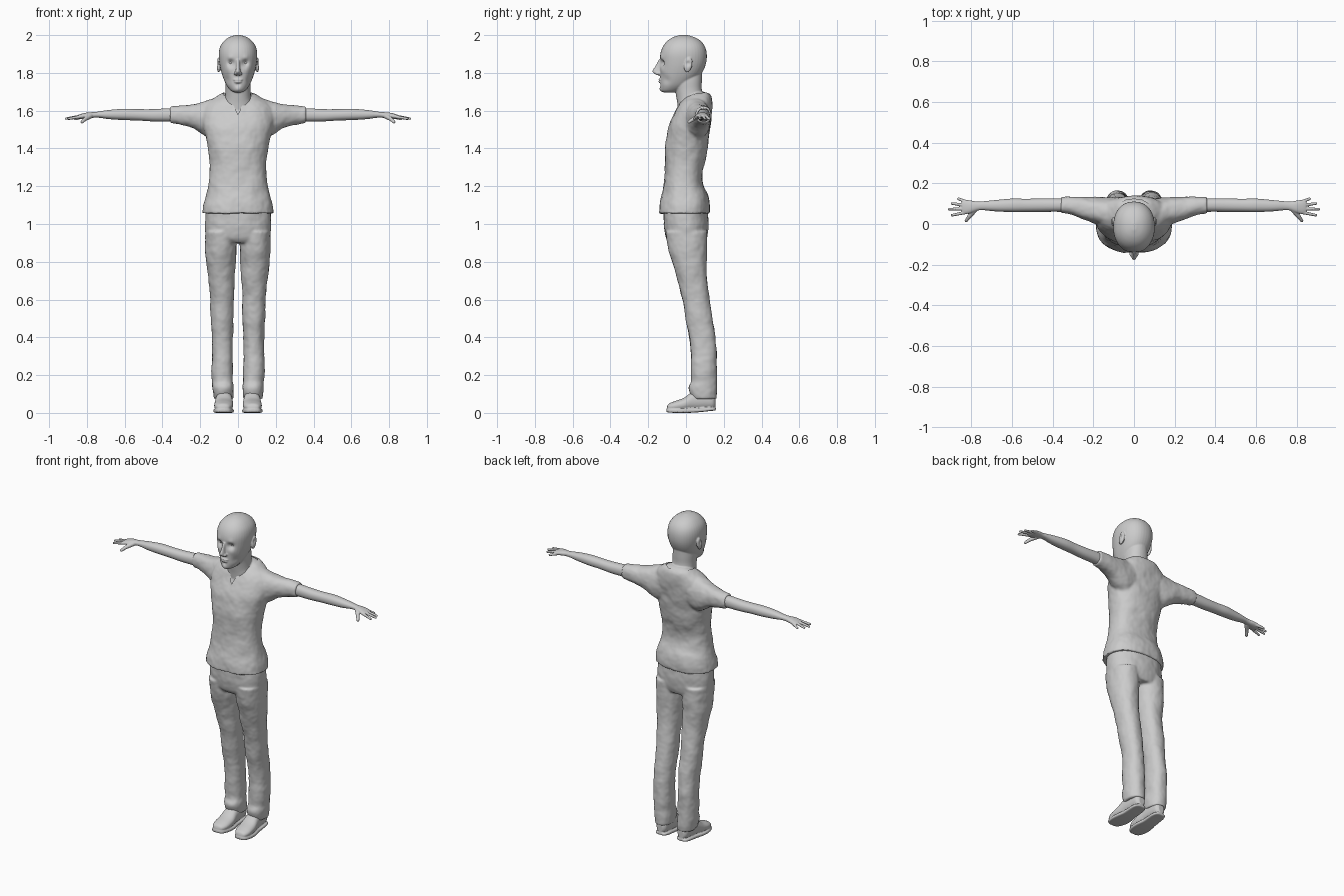
import bpy, bmesh, math
from mathutils import Vector, Matrix


def spline(rows, steps):
    """Catmull-Rom interpolation of section rows."""
    out = []
    for i in range(len(rows) - 1):
        a, b = rows[max(i - 1, 0)], rows[i]
        c, d = rows[i + 1], rows[min(i + 2, len(rows) - 1)]
        for k in range(steps):
            t = k / steps
            out.append([q + 0.5 * t * (r - p + t * (2*p - 5*q + 4*r - s + t * (3*(q - r) + s - p)))
                        for p, q, r, s in zip(a, b, c, d)])
    return out + [list(rows[-1])]


def loft(bm, rows, axis='z', s=1, p=2.2, n=40, steps=4, inset=0):
    """Rows: (position, centre, low, high, half width). Superellipse sections."""
    prev = first = None
    for t, c, lo, hi, hw in spline(rows, steps):
        ring = []
        for i in range(n):
            u, v = (math.copysign(abs(f) ** (2 / p), f)
                    for f in (math.cos(math.tau * i / n), math.sin(math.tau * i / n)))
            a = c + (hw - inset) * u
            b = (lo + hi) / 2 + ((hi - lo) / 2 - inset) * v
            x, y, z = {'z': (a, b, t), 'y': (a, t, b), 'x': (t, a, b)}[axis]
            ring.append(bm.verts.new((x * s, y, z)))
        if prev:
            for i in range(n):
                bm.faces.new((prev[i], prev[(i + 1) % n], ring[(i + 1) % n], ring[i]))
        first = first or ring
        prev = ring
    bm.faces.new(first[::-1])
    bm.faces.new(prev)


def ball(bm, c, r, s=1, tilt=0):
    m = (Matrix.Translation((c[0] * s, c[1], c[2])) @ Matrix.Rotation(tilt, 4, 'X')
         @ Matrix.Diagonal((*r, 1)))
    bmesh.ops.create_uvsphere(bm, u_segments=20, v_segments=12, radius=1, matrix=m)


def digit(bm, a, b, r0, r1, s):
    a, b = Vector(a), Vector(b)
    for i in range(15):
        r = r0 + (r1 - r0) * i / 14
        ball(bm, a.lerp(b, i / 14), (r, r, r), s)


def finish(name, bm, voxel=0, smooth=0, folds=0, cutter=None):
    """Fuse the shells, relax them, add cloth folds, then apply everything."""
    bmesh.ops.recalc_face_normals(bm, faces=bm.faces)
    me = bpy.data.meshes.new(name)
    bm.to_mesh(me)
    bm.free()
    ob = bpy.data.objects.new(name, me)
    bpy.context.collection.objects.link(ob)
    if voxel:
        m = ob.modifiers.new('fuse', 'REMESH')
        m.mode, m.voxel_size = 'VOXEL', voxel
    if smooth:
        m = ob.modifiers.new('relax', 'SMOOTH')
        m.factor, m.iterations = 0.5, smooth
    if folds:
        tex = bpy.data.textures.new(name + '_folds', 'CLOUDS')
        tex.noise_scale = 0.09
        m = ob.modifiers.new('folds', 'DISPLACE')
        m.texture, m.strength, m.mid_level = tex, folds, 0.5
    if cutter:
        m = ob.modifiers.new('neckline', 'BOOLEAN')
        m.operation, m.object = 'DIFFERENCE', cutter
    dg = bpy.context.evaluated_depsgraph_get()
    ob.data = bpy.data.meshes.new_from_object(ob.evaluated_get(dg))
    ob.modifiers.clear()
    ob.data.shade_smooth()
    ob.data.set_sharp_from_angle(angle=math.radians(50))
    return ob


def sculpt(ob, dabs):
    """Soft pushes: (centre, radius, offset), mirrored in x."""
    for c, r, d in dabs:
        for s in ((1, -1) if c[0] else (1,)):
            cc, dd = Vector((c[0] * s, c[1], c[2])), Vector((d[0] * s, d[1], d[2]))
            for v in ob.data.vertices:
                q = (v.co - cc).length_squared / r ** 2
                if q < 6:
                    v.co += dd * math.exp(-q)


# Shirt: torso and sleeves with a V-neck cut
torso = [(1.055, 0, -.145, .125, .19), (1.1, 0, -.14, .126, .182), (1.15, 0, -.128, .116, .17),
         (1.2, 0, -.12, .094, .158), (1.27, 0, -.112, .086, .15), (1.35, 0, -.112, .104, .152),
         (1.42, 0, -.11, .117, .163), (1.5, 0, -.097, .127, .182), (1.55, 0, -.077, .133, .19),
         (1.6, 0, -.055, .137, .185), (1.64, 0, -.035, .138, .16), (1.67, 0, -.01, .136, .12),
         (1.69, 0, .015, .125, .09), (1.7, 0, .04, .105, .06)]
sleeve = [(.08, .06, 1.46, 1.672, .065), (.14, .06, 1.45, 1.66, .07), (.19, .068, 1.475, 1.645, .066),
          (.24, .078, 1.508, 1.634, .056), (.3, .09, 1.524, 1.628, .046), (.36, .093, 1.534, 1.623, .041)]
bm = bmesh.new()
half = [(0, -.066), (.04, -.022), (.075, .02), (.084, .06), (.07, .1), (.04, .118), (0, .123)]
outline = half + [(-x, y) for x, y in half[-2:0:-1]]
base = bm.faces.new([bm.verts.new((x, y, 1.555)) for x, y in outline])
top = bmesh.ops.extrude_face_region(bm, geom=[base])['geom']
bmesh.ops.translate(bm, vec=(0, 0, .3), verts=[v for v in top if isinstance(v, bmesh.types.BMVert)])
cut = finish('neckline_cutter', bm)
cut.hide_render = True
bm = bmesh.new()
loft(bm, torso, p=2.3)
for s in (1, -1):
    loft(bm, sleeve, 'x', s)
finish('shirt', bm, .007, 5, .012, cut)
bpy.data.objects.remove(cut)

# Trousers: hips and two legs
hips = [(.9, 0, -.085, .1, .16), (.93, 0, -.108, .113, .17), (1.0, 0, -.118, .118, .176),
        (1.09, 0, -.12, .115, .172)]
leg = [(.075, .077, .035, .162, .05), (.13, .079, .014, .165, .057), (.17, .082, .028, .163, .054),
       (.22, .083, .028, .163, .057), (.3, .083, .026, .162, .054), (.4, .083, .016, .154, .056),
       (.5, .084, -.002, .14, .059), (.6, .085, -.018, .123, .063), (.7, .087, -.045, .113, .069),
       (.8, .09, -.073, .108, .077), (.88, .09, -.096, .11, .082), (.96, .09, -.108, .112, .082)]
bm = bmesh.new()
loft(bm, hips)
for s in (1, -1):
    loft(bm, leg, s=s)
finish('trousers', bm, .007, 5, .012)

# Shoes: rounded upper over a flat sole
upper = [(-.101, .08, .015, .03, .012), (-.092, .079, .012, .048, .033), (-.06, .077, .01, .062, .048),
         (-.01, .075, .01, .08, .05), (.04, .074, .012, .115, .044), (.1, .073, .016, .12, .04),
         (.14, .073, .02, .11, .034), (.156, .073, .03, .08, .018)]
sole = [(-.104, .08, .006, .02, .014), (-.092, .079, .002, .022, .037), (-.05, .077, 0, .022, .052),
        (0, .075, 0, .022, .053), (.05, .074, .002, .024, .045), (.12, .073, .009, .028, .042),
        (.15, .073, .012, .028, .032), (.158, .073, .014, .026, .016)]
for side, s in (('left', 1), ('right', -1)):
    bm = bmesh.new()
    loft(bm, upper, 'y', s)
    loft(bm, sole, 'y', s, p=5)
    finish(side + '_shoe', bm, .004, 2)

# Bare arms with hands
arm = [(.28, .09, 1.54, 1.615, .033), (.36, .093, 1.542, 1.613, .033), (.45, .093, 1.543, 1.608, .033),
       (.53, .092, 1.548, 1.608, .032), (.6, .092, 1.55, 1.61, .033), (.68, .09, 1.555, 1.604, .028),
       (.74, .09, 1.563, 1.595, .022), (.77, .088, 1.562, 1.592, .022), (.8, .085, 1.559, 1.59, .03),
       (.83, .083, 1.556, 1.583, .035), (.847, .083, 1.56, 1.577, .029)]
fingers = [((.825, .058, 1.57), (.896, .043, 1.558)), ((.83, .075, 1.571), (.91, .073, 1.558)),
           ((.83, .092, 1.57), (.896, .101, 1.557)), ((.822, .108, 1.568), (.864, .124, 1.555))]
for side, s in (('left', 1), ('right', -1)):
    bm = bmesh.new()
    loft(bm, arm, 'x', s)
    for a, b in fingers:
        digit(bm, a, b, .0092, .0068, s)
    digit(bm, (.782, .072, 1.572), (.81, .038, 1.555), .014, .0105, s)
    digit(bm, (.81, .038, 1.555), (.826, .016, 1.54), .0105, .008, s)
    finish(side + '_arm', bm, .003, 3)

# Head, neck and the skin showing inside the neckline
skull = [(1.697, 0, -.118, -.06, .02), (1.706, 0, -.131, -.03, .038), (1.73, 0, -.136, .015, .058),
         (1.76, 0, -.137, .05, .073), (1.8, 0, -.138, .085, .087), (1.85, 0, -.138, .106, .098),
         (1.9, 0, -.136, .11, .102), (1.94, 0, -.122, .1, .094), (1.97, 0, -.098, .077, .073),
         (1.99, 0, -.066, .042, .045), (2.001, 0, -.03, .004, .01)]
neck = [(1.56, 0, -.04, .1, .08), (1.63, 0, -.045, .11, .08), (1.665, 0, -.05, .098, .07),
        (1.71, 0, -.058, .084, .066), (1.76, 0, -.07, .084, .066), (1.81, 0, -.06, .085, .06)]
nose = [(1.787, 0, -.15, -.11, .014), (1.796, 0, -.168, -.11, .018), (1.81, 0, -.178, -.11, .014),
        (1.835, 0, -.163, -.11, .01), (1.87, 0, -.145, -.11, .01)]
bm = bmesh.new()
loft(bm, skull)
loft(bm, neck)
loft(bm, torso[7:], p=2.3, inset=.011)
loft(bm, nose, n=24)
ball(bm, (0, -.136, 1.764), (.025, .009, .006))
ball(bm, (0, -.135, 1.752), (.021, .011, .007))
for s in (1, -1):
    ball(bm, (.014, -.148, 1.797), (.009, .013, .009), s)
    ball(bm, (.102, .012, 1.842), (.011, .021, .04), s, math.radians(-12))
head = finish('head', bm, .0038, 3)
sculpt(head, [((.037, -.13, 1.853), .019, (0, .017, 0)),      # eye sockets
              ((.04, -.125, 1.878), .017, (0, -.005, 0)),     # brows
              ((.046, -.115, 1.815), .02, (0, -.005, 0)),     # cheekbones
              ((.05, -.1, 1.765), .022, (-.004, .004, 0)),    # cheek hollows
              ((0, -.137, 1.738), .01, (0, .005, 0)),         # below the lip
              ((0, -.135, 1.712), .018, (0, -.006, 0)),       # chin
              ((.113, .01, 1.85), .013, (-.009, 0, 0))])      # ear bowls

# Eyes
for side, s in (('left', 1), ('right', -1)):
    bm = bmesh.new()
    ball(bm, (.037, -.103, 1.853), (.017, .014, .009), s)
    finish(side + '_eye', bm)
